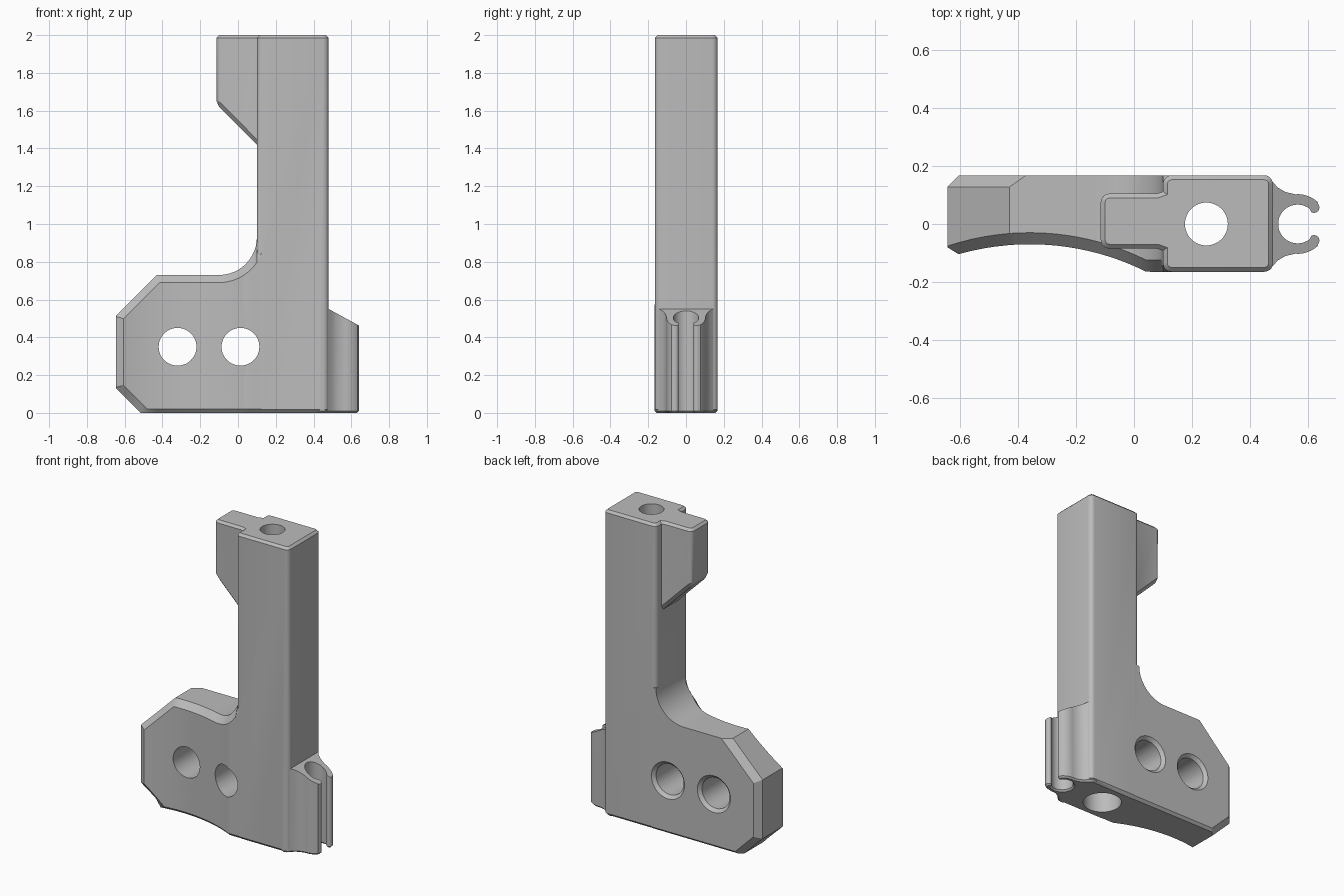
import bpy, bmesh
from math import sin, cos, radians, sqrt
from mathutils import Vector

old = bpy.data.objects.get("Cube")
if old:
    bpy.data.objects.remove(old, do_unlink=True)

FRONT, BACK = -0.165, 0.168

grey = bpy.data.materials.new("plain grey")
grey.use_nodes = True
colour = (0.5, 0.5, 0.5, 1)
grey.diffuse_color = colour
grey.node_tree.nodes["Principled BSDF"].inputs["Base Color"].default_value = colour


def make_object(name, bm):
    bmesh.ops.recalc_face_normals(bm, faces=bm.faces)
    mesh = bpy.data.meshes.new(name)
    bm.to_mesh(mesh)
    bm.free()
    mesh.materials.append(grey)
    ob = bpy.data.objects.new(name, mesh)
    bpy.context.collection.objects.link(ob)
    return ob


def loft(rings):
    """Closed solid through rings that share a point count."""
    bm = bmesh.new()
    loops = [[bm.verts.new(p) for p in ring] for ring in rings]
    n = len(loops[0])
    for a, b in zip(loops, loops[1:]):
        for i in range(n):
            j = (i + 1) % n
            bm.faces.new((a[i], a[j], b[j], b[i]))
    bm.faces.new(loops[0])
    bm.faces.new(loops[-1])
    bmesh.ops.recalc_face_normals(bm, faces=bm.faces)
    return bm


def arc(cx, cy, r, a0, a1, steps):
    angles = [radians(a0 + (a1 - a0) * i / steps) for i in range(steps + 1)]
    return [(cx + r * cos(a), cy + r * sin(a)) for a in angles]


def inset(outline, d):
    """Move a counter-clockwise outline inwards by d."""
    pts = [Vector(p) for p in outline]
    result = []
    for i, p in enumerate(pts):
        u = (p - pts[i - 1]).normalized()
        v = (pts[(i + 1) % len(pts)] - p).normalized()
        na, nb = Vector((-u.y, u.x)), Vector((-v.y, v.x))
        result.append(p + (na + nb) * d / (1 + na.dot(nb)))
    return result


def prism(outline, z0, z1, low=0, high=0):
    """Upright prism with chamfered bottom and top rims."""
    levels = [(z0, low)] if low else []
    levels += [(z0 + low, 0), (z1 - high, 0)]
    levels += [(z1, high)] if high else []
    return loft([[(p[0], p[1], z) for p in inset(outline, d)] for z, d in levels])


def slice_off(bm, point, normal, bevel=0):
    """Remove what lies beyond a plane, cap the cut and optionally bevel it."""
    geom = bm.verts[:] + bm.edges[:] + bm.faces[:]
    cut = bmesh.ops.bisect_plane(bm, geom=geom, plane_co=point, plane_no=normal,
                                 clear_outer=True)["geom_cut"]
    edges = [e for e in cut if isinstance(e, bmesh.types.BMEdge)]
    bmesh.ops.edgeloop_fill(bm, edges=edges)
    if bevel:
        bmesh.ops.bevel(bm, geom=edges, offset=bevel, segments=1, affect='EDGES',
                        clamp_overlap=True)


def combine(target, other, operation):
    mod = target.modifiers.new(operation, 'BOOLEAN')
    mod.operation, mod.solver, mod.object = operation, 'EXACT', other
    bpy.context.view_layer.objects.active = target
    bpy.ops.object.modifier_apply(modifier=mod.name)
    bpy.data.objects.remove(other, do_unlink=True)


# Column: rounded upright bar
r = 0.03
column_outline = (arc(0.48 - r, BACK - r, r, 0, 90, 5) + arc(0.1 + r, BACK - r, r, 90, 180, 5)
                  + arc(0.1 + r, FRONT + r, r, 180, 270, 5)
                  + arc(0.48 - r, FRONT + r, r, 270, 360, 5))
body = make_object("bracket_body", prism(column_outline, 0, 2, 0.018, 0.015))


# Plate: sections along x with a hollow front and a fillet into the column
def section(x):
    front = max(FRONT, sqrt(0.81 - (x + 0.36) ** 2) - 0.97)
    dx = x + 0.1
    if dx < 0:
        top = min(0.73, 1.16 + x)
        inner = min(0.69, 1.105 + x)
    else:
        top = 0.93 - sqrt(max(0, 0.04 - dx * dx))
        inner = 0.93 - sqrt(max(0, 0.0576 - dx * dx))
    low = max(0, -0.515 - x)
    inner_low = max(0.02, -0.46 - x)
    c = 0.04 if low > 0 else 0.02
    return [(x, front, inner_low), (x, front, inner), (x, front + 0.04, top),
            (x, BACK, top), (x, BACK, low + 0.016), (x, BACK - 0.016, low),
            (x, front + c, low)]


stations = [-0.645, -0.605, -0.56, -0.515, -0.48, -0.43, -0.415]
stations += [-0.415 + 0.315 * i / 10 for i in range(1, 10)]
stations += [-0.1 + 0.2 * sin(radians(7.5 * i)) for i in range(13)] + [0.118, 0.135]
plate = loft([section(x) for x in stations])
slice_off(plate, (-0.645, 0.128, 0), (-1, 1, 0))
slice_off(plate, (-0.54, 0.128, 0.62), (-1, sqrt(2), 1))
slice_off(plate, (-0.58, 0.128, 0.065), (-1, sqrt(2), -1))
slice_off(plate, (-0.645, -0.08, 0), (-0.025, -0.04, 0))
combine(body, make_object("plate", plate), 'UNION')

# Tab: block near the top with flared roots and a sloping underside
t = 0.03
tab_outline = ([(0.16, -0.115), (0.16, 0.135), (0.1, 0.135), (0.108, 0.115), (0.08, 0.105)]
               + arc(-0.115 + t, 0.105 - t, t, 90, 180, 4)
               + arc(-0.115 + t, -0.085 + t, t, 180, 270, 4)
               + [(0.08, -0.085), (0.108, -0.095), (0.1, -0.115)])
tab_outline = [p for p in tab_outline if abs(p[0] - 0.1) > 0.001]
tab = prism(tab_outline, 1.2, 2, 0, 0.015)
slice_off(tab, (-0.115, 0, 1.635), (-1, 0, -1), 0.02)
combine(body, make_object("tab", tab), 'UNION')

# Clip: open ring on the side with a sloping top
half = ([(0.4, 0.15), (0.44, 0.166), (0.46, 0.162), (0.478, 0.146), (0.498, 0.125), (0.522, 0.111)]
        + arc(0.565, 0, 0.103, 95, 48, 6) + arc(0.622, 0.057, 0.0185, 40, -120, 8)
        + arc(0.565, 0, 0.067, 52, 172, 12))
clip_outline = [(x, -y) for x, y in half] + half[::-1]
clip = prism(clip_outline, 0, 0.7, 0.01)
slice_off(clip, (0.48, 0, 0.55), (0.09, 0, 0.165))
combine(body, make_object("clip", clip), 'UNION')


# Bores: the long upright hole and two cross holes countersunk at the back
def bore(x, y, z, radius, end_radius, depth, turn):
    bm = bmesh.new()
    bmesh.ops.create_cone(bm, cap_ends=True, segments=48, radius1=radius,
                          radius2=end_radius, depth=depth)
    cutter = make_object("bore_cutter", bm)
    cutter.hide_render = True
    cutter.location = (x, y, z)
    cutter.rotation_euler.x = radians(turn)
    bpy.context.view_layer.update()
    combine(body, cutter, 'DIFFERENCE')


bore(0.25, 0, 1, 0.074, 0.074, 2.4, 0)
bore(0.25, 0, 0.05, 0.115, 0.115, 0.2, 0)
for x in (-0.32, 0.013):
    bore(x, 0, 0.35, 0.1, 0.1, 0.8, 90)
    bore(x, BACK, 0.35, 0.14, 0.1, 0.04, 90)

bpy.ops.object.select_all(action='DESELECT')
body.select_set(True)
bpy.context.view_layer.objects.active = body
bpy.ops.object.shade_smooth_by_angle(angle=radians(25))
